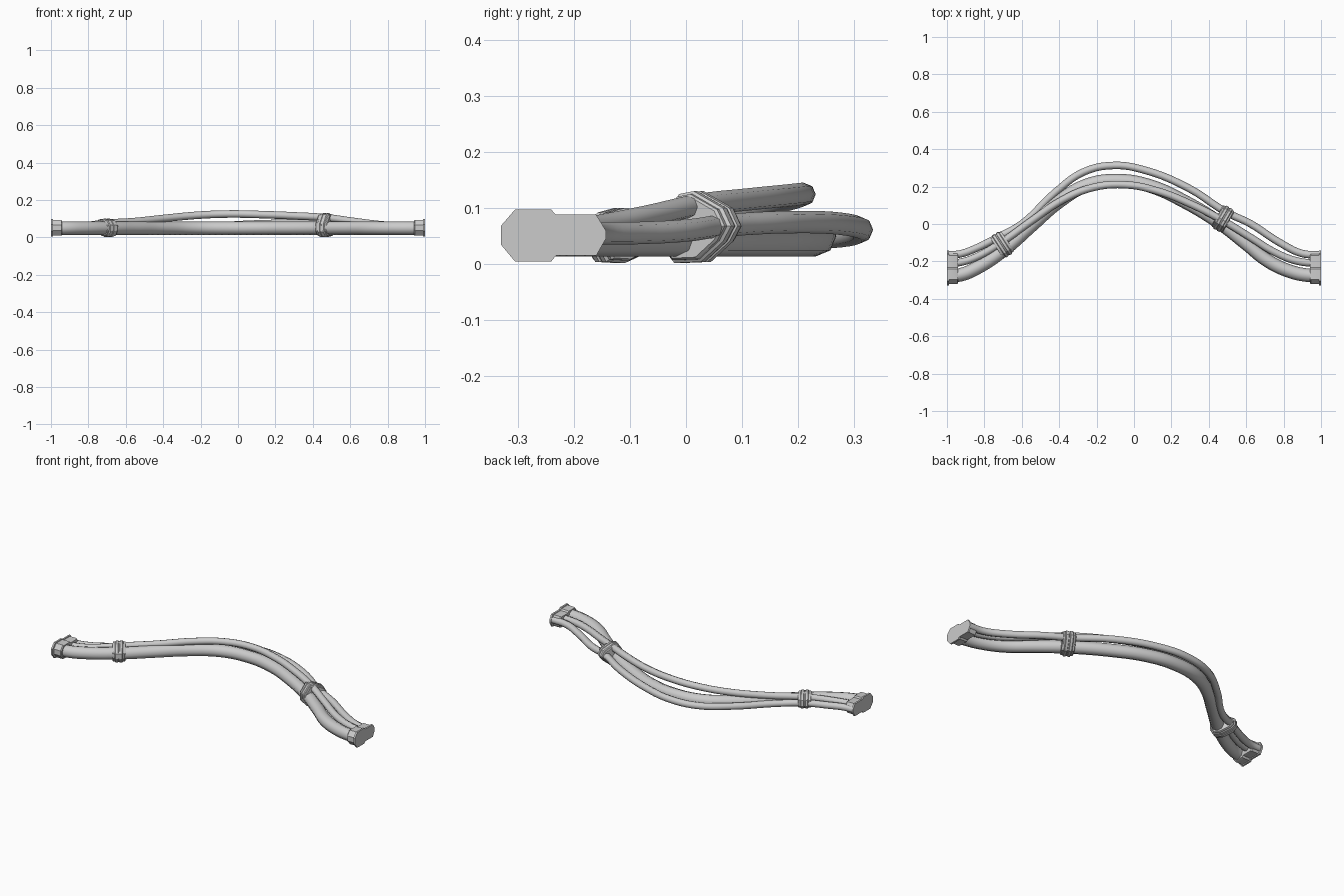
import bpy, bmesh, math
from mathutils import Vector

cube = bpy.data.objects.get("Cube")
if cube:
    bpy.data.objects.remove(cube, do_unlink=True)

grey = bpy.data.materials.new("light_grey")
grey.use_nodes = True
grey.diffuse_color = (0.6, 0.6, 0.6, 1)
grey.node_tree.nodes["Principled BSDF"].inputs["Base Color"].default_value = (0.6, 0.6, 0.6, 1)


def finish(obj, angle):
    bpy.ops.object.select_all(action='DESELECT')
    obj.select_set(True)
    bpy.context.view_layer.objects.active = obj
    if obj.type == 'CURVE':
        bpy.ops.object.convert(target='MESH')
    bpy.ops.object.shade_smooth_by_angle(angle=math.radians(angle))


def cable(name, radius, points):
    """Round cable swept along a smooth path."""
    curve = bpy.data.curves.new(name, 'CURVE')
    curve.dimensions = '3D'
    curve.twist_mode = 'Z_UP'
    curve.bevel_depth = radius
    curve.bevel_resolution = 2
    curve.resolution_u = 5
    curve.use_fill_caps = True
    spline = curve.splines.new('BEZIER')
    spline.bezier_points.add(len(points) - 1)
    for knot, co in zip(spline.bezier_points, points):
        knot.co = co
        knot.handle_left_type = knot.handle_right_type = 'AUTO'
    curve.materials.append(grey)
    obj = bpy.data.objects.new(name, curve)
    bpy.context.collection.objects.link(obj)
    finish(obj, 50)


def loft(name, outline, stations, origin, heading):
    """Sweep a closed (across, height) outline through (distance, scale) stations."""
    along = Vector((math.cos(heading), math.sin(heading), 0))
    across = Vector((-along.y, along.x, 0))
    centre = [sum(p[i] for p in outline) / len(outline) for i in (0, 1)]
    bm = bmesh.new()
    rings = []
    for dist, scale in stations:
        ring = []
        for p in outline:
            u, z = (c + (v - c) * scale for v, c in zip(p, centre))
            ring.append(bm.verts.new(Vector(origin) + along * dist + across * u + Vector((0, 0, z))))
        rings.append(ring)
    n = len(outline)
    for a, b in zip(rings, rings[1:]):
        for i in range(n):
            j = (i + 1) % n
            bm.faces.new((a[i], a[j], b[j], b[i]))
    bm.faces.new(rings[0])
    bm.faces.new(rings[-1])
    bmesh.ops.recalc_face_normals(bm, faces=bm.faces)
    mesh = bpy.data.meshes.new(name)
    bm.to_mesh(mesh)
    bm.free()
    mesh.materials.append(grey)
    obj = bpy.data.objects.new(name, mesh)
    bpy.context.collection.objects.link(obj)
    finish(obj, 30)


# Cables
cable("thick_cable", 0.036, [
    (-0.99, -0.275, .05), (-0.93, -0.272, .05), (-0.84, -0.235, .05), (-0.69, -0.134, .05),
    (-0.55, -0.01, .05), (-0.4, 0.12, .05), (-0.25, 0.208, .05), (-0.09, 0.232, .05),
    (0.08, 0.205, .05), (0.27, 0.12, .05), (0.46, 0.004, .05), (0.6, -0.105, .05),
    (0.72, -0.2, .05), (0.84, -0.255, .05), (0.93, -0.274, .05), (0.99, -0.275, .05)])
cable("outer_thin_cable", 0.02, [
    (-0.99, -0.165, .05), (-0.93, -0.16, .05), (-0.85, -0.132, .05), (-0.73, -0.072, .055),
    (-0.6, 0.0, .045), (-0.42, 0.17, .045), (-0.27, 0.278, .05), (-0.11, 0.313, .06),
    (0.05, 0.29, .07), (0.29, 0.193, .075), (0.495, 0.062, .068), (0.62, 0.003, .06),
    (0.78, -0.1, .055), (0.9, -0.158, .055), (0.99, -0.165, .055)])
cable("raised_thin_cable", 0.02, [
    (-0.99, -0.21, .055), (-0.93, -0.205, .055), (-0.84, -0.175, .06), (-0.71, -0.1, .075),
    (-0.55, 0.015, .085), (-0.38, 0.13, .103), (-0.22, 0.195, .118), (-0.05, 0.21, .125),
    (0.12, 0.178, .122), (0.3, 0.108, .115), (0.472, 0.02, .105), (0.62, -0.07, .085),
    (0.76, -0.155, .068), (0.88, -0.2, .06), (0.99, -0.21, .055)])

# Clamps with a groove between two ridges
ridges = [(-0.035, 0.86), (-0.03, 0.92), (-0.022, 0.92), (-0.018, 1), (-0.005, 1), (-0.003, 0.95),
          (0.003, 0.95), (0.005, 1), (0.018, 1), (0.022, 0.92), (0.03, 0.92), (0.035, 0.86)]
loft("right_clamp", [(-.07, .035), (-.07, .065), (-.045, .092), (-.01, .1), (.03, .098),
                     (.066, .08), (.07, .045), (.05, .025), (-.01, .002), (-.05, .004)],
     ridges, (-0.705, -0.11, 0), math.radians(33))
loft("left_clamp", [(-.07, .03), (-.068, .075), (-.035, .125), (-.005, .13), (.055, .1),
                    (.072, .068), (.055, .04), (.01, .004), (-.045, .002)],
     ridges, (0.475, 0.027, 0), math.radians(-30))

# End connectors: round socket joined to a flat one, with a thin end flange
outline = [(-.33, .035), (-.33, .068), (-.305, .097), (-.24, .097), (-.232, .088), (-.16, .088),
           (-.143, .06), (-.143, .045), (-.16, .015), (-.232, .015), (-.24, .005), (-.305, .005)]
for side, x in (("right", -1), ("left", 1)):
    loft(side + "_connector", outline,
         [(x * d, s) for d, s in ((0.94, .84), (0.945, .9), (0.988, .9), (0.99, 1), (1, 1))],
         (0, 0, 0), 0)
